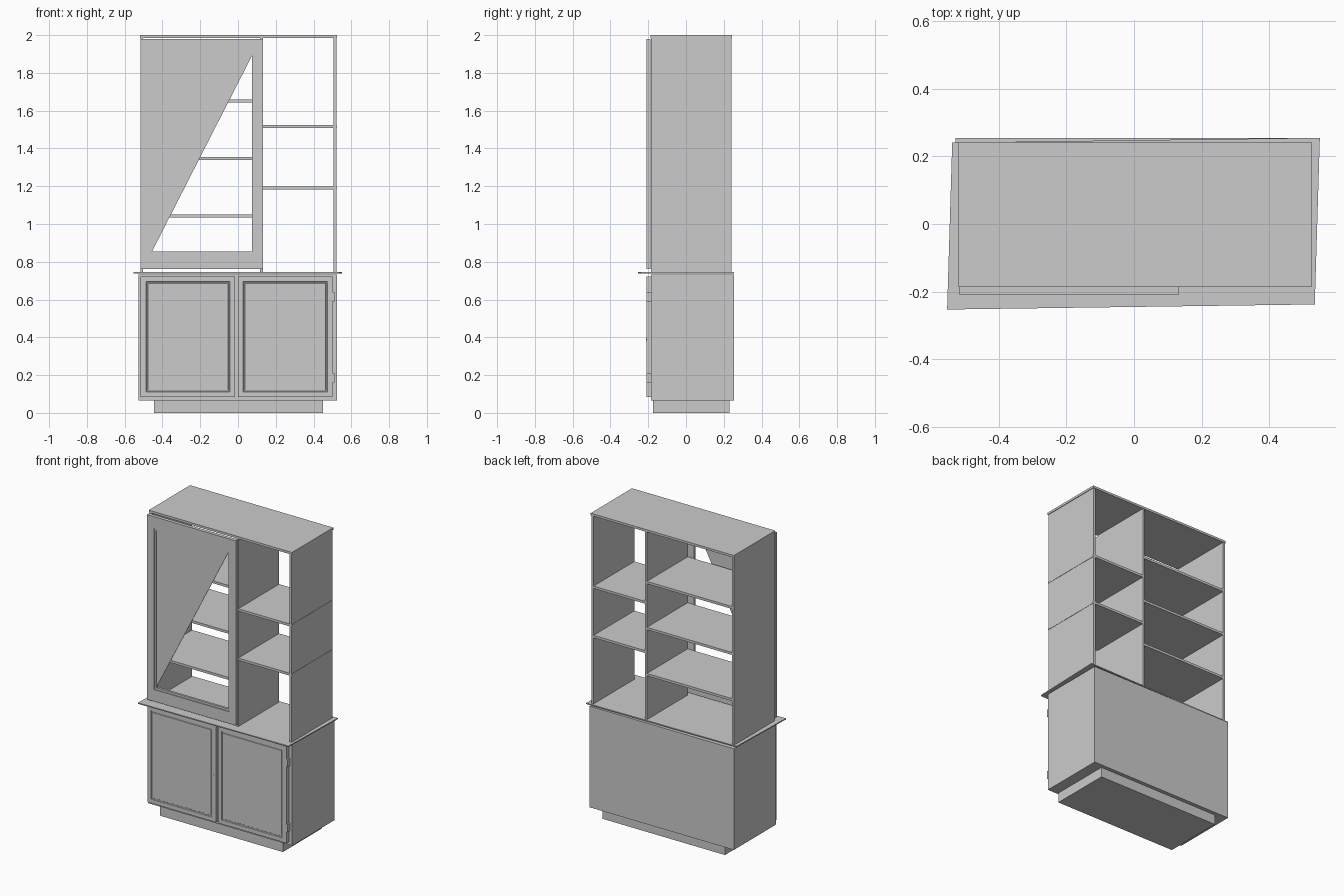
import bpy, bmesh
from mathutils import Vector

cube = bpy.data.objects.get("Cube")
if cube:
    bpy.data.objects.remove(cube, do_unlink=True)

grey = bpy.data.materials.new("plain grey")
grey.use_nodes = True
colour = (0.6, 0.6, 0.6, 1)
grey.diffuse_color = colour
grey.node_tree.nodes["Principled BSDF"].inputs["Base Color"].default_value = colour


def add_object(name, bm):
    bmesh.ops.recalc_face_normals(bm, faces=bm.faces[:])
    mesh = bpy.data.meshes.new(name)
    bm.to_mesh(mesh)
    bm.free()
    mesh.materials.append(grey)
    obj = bpy.data.objects.new(name, mesh)
    bpy.context.collection.objects.link(obj)
    return obj


def prism(bm, outline, offset):
    """Extrude a flat outline along an offset vector."""
    face = bm.faces.new([bm.verts.new(p) for p in outline])
    new = bmesh.ops.extrude_face_region(bm, geom=[face], use_keep_orig=True)
    verts = [g for g in new["geom"] if isinstance(g, bmesh.types.BMVert)]
    bmesh.ops.translate(bm, verts=verts, vec=Vector(offset))


def add_box(bm, x, y, z):
    prism(bm, [(x[0], y[0], z[0]), (x[1], y[0], z[0]),
               (x[1], y[1], z[0]), (x[0], y[1], z[0])], (0, 0, z[1] - z[0]))


def box(name, x, y, z):
    bm = bmesh.new()
    add_box(bm, x, y, z)
    return add_object(name, bm)


def frame(name, x, y, z, width):
    """Two full-height stiles with rails between; width = left, right, bottom, top."""
    l, r, b, t = width
    bm = bmesh.new()
    add_box(bm, (x[0], x[0] + l), y, z)
    add_box(bm, (x[1] - r, x[1]), y, z)
    add_box(bm, (x[0] + l, x[1] - r), y, (z[0], z[0] + b))
    add_box(bm, (x[0] + l, x[1] - r), y, (z[1] - t, z[1]))
    return add_object(name, bm)


# Base cabinet and plinth
box("plinth", (-0.445, 0.45), (-0.175, 0.23), (0, 0.065))
box("base_cabinet", (-0.528, 0.524), (-0.185, 0.255), (0.065, 0.732))

# Slightly skewed, thin worktop
bm = bmesh.new()
prism(bm, [(-0.553, -0.253, 0.739), (0.535, -0.238, 0.739),
           (0.55, 0.255, 0.739), (-0.538, 0.241, 0.739)], (0, 0, 0.007))
add_object("worktop", bm)

# Base doors with recessed panels
for side, x0 in (("right", -0.515), ("left", 0.0)):
    bm = bmesh.new()
    add_box(bm, (x0, x0 + 0.5), (-0.21, -0.185), (0.085, 0.722))
    bm.normal_update()
    front = min(bm.faces, key=lambda f: f.calc_center_median().y)
    bmesh.ops.recalc_face_normals(bm, faces=bm.faces[:])
    for thickness, depth in ((0.038, 0), (0.004, -0.005), (0.008, 0), (0.003, 0.003)):
        bmesh.ops.inset_region(bm, faces=[front], thickness=thickness, depth=depth)
    add_object(side + "_base_door", bm)

# Hinges and small latch
for i, z in enumerate((0.185, 0.615)):
    box(f"hinge_{i}", (0.5, 0.51), (-0.21, -0.185), (z - 0.025, z + 0.025))
box("latch", (-0.03, -0.024), (-0.212, -0.208), (0.383, 0.395))

# Upper carcass, open at the back
depth = (-0.185, 0.24)
box("top_panel", (-0.52, 0.525), (-0.187, 0.243), (1.985, 2.0))
for name, x in (("right_side", -0.517), ("divider", 0.117), ("left_side", 0.506)):
    box(name, (x, x + 0.015), depth, (0.746, 1.985))
for i, z in enumerate((1.043, 1.347, 1.65)):
    box(f"cupboard_shelf_{i}", (-0.502, 0.117), depth, (z - 0.008, z + 0.008))
for i, z in enumerate((1.19, 1.515)):
    box(f"open_shelf_{i}", (0.132, 0.523), depth, (z - 0.008, z + 0.008))

# Upper door: frame, recessed moulding and triangular pane
frame("upper_door_frame", (-0.517, 0.132), (-0.21, -0.187), (0.762, 1.98),
      (0.05, 0.047, 0.078, 0.076))
frame("upper_door_moulding", (-0.467, 0.085), (-0.205, -0.19), (0.84, 1.904),
      (0.012, 0.012, 0.014, 0.014))
bm = bmesh.new()
prism(bm, [(-0.456, -0.2, 0.853), (0.074, -0.2, 1.891), (-0.456, -0.2, 1.891)],
      (0, 0.003, 0))
add_object("triangular_pane", bm)
